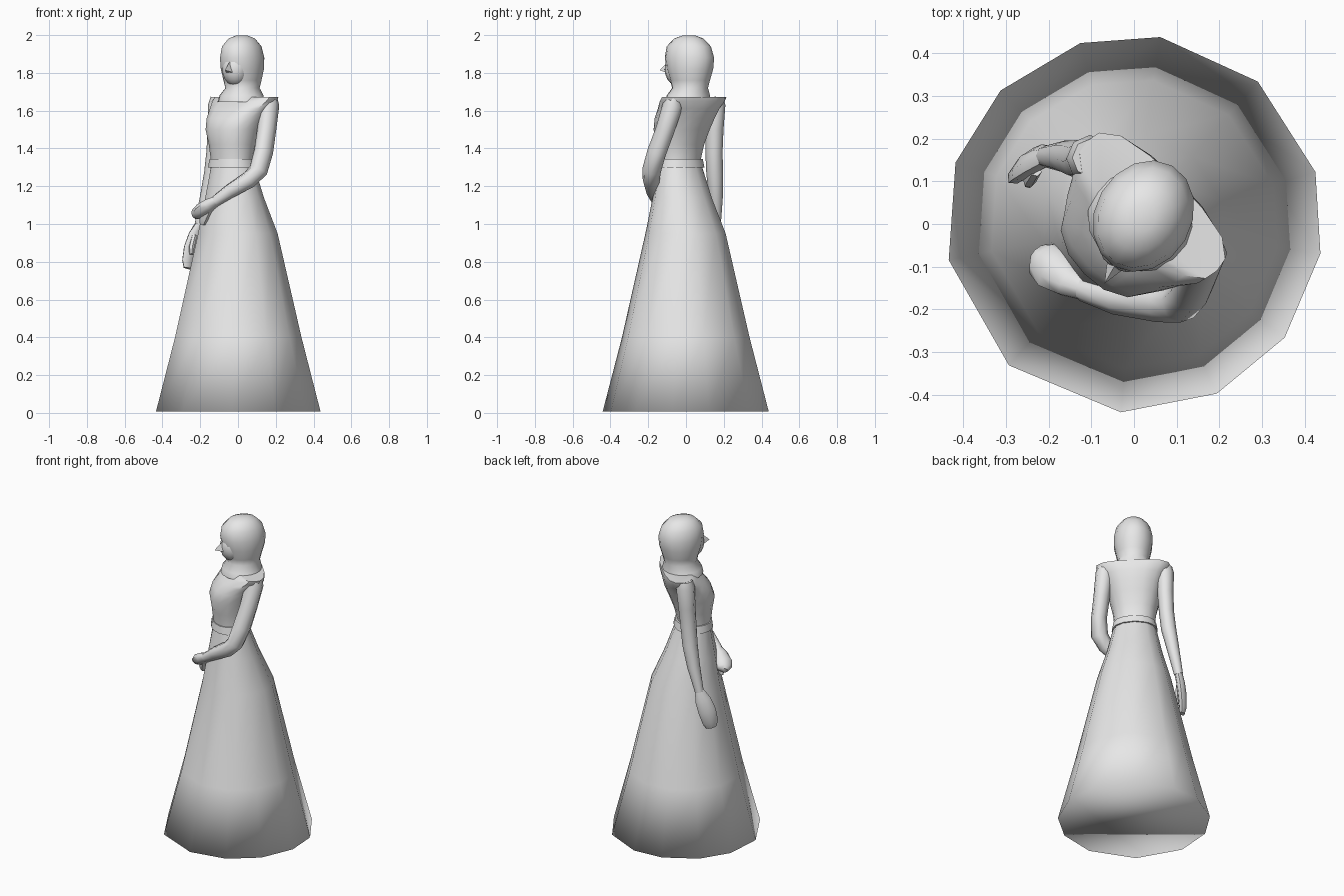
import bpy, bmesh, math
from mathutils import Vector, Matrix

if "Cube" in bpy.data.objects:
    bpy.data.objects.remove(bpy.data.objects["Cube"])

cloth = bpy.data.materials.new("plain grey")
cloth.diffuse_color = (0.8, 0.8, 0.8, 1)
cloth.use_nodes = True
cloth.node_tree.nodes["Principled BSDF"].inputs["Base Color"].default_value = cloth.diffuse_color
BODY = Matrix.Rotation(math.radians(-45), 4, 'Z')
HEAD = Matrix.Translation((0.02, 0.015, 0)) @ Matrix.Rotation(math.radians(-30), 4, 'Z')


def finish(name, bm, angle=50):
    bmesh.ops.recalc_face_normals(bm, faces=bm.faces)
    me = bpy.data.meshes.new(name)
    bm.to_mesh(me)
    bm.free()
    me.materials.append(cloth)
    ob = bpy.data.objects.new(name, me)
    bpy.context.collection.objects.link(ob)
    bpy.ops.object.select_all(action='DESELECT')
    ob.select_set(True)
    bpy.context.view_layer.objects.active = ob
    bpy.ops.object.shade_smooth_by_angle(angle=math.radians(angle))
    return ob


def skin(name, loops, caps=(True, True), angle=50):
    """Bridge closed loops of points."""
    bm = bmesh.new()
    rows = [[bm.verts.new(p) for p in loop] for loop in loops]
    n = len(rows[0])
    for a, b in zip(rows, rows[1:]):
        for i in range(n):
            j = (i + 1) % n
            bm.faces.new((a[i], a[j], b[j], b[i]))
    for flag, row in zip(caps, (rows[0], rows[-1])):
        if flag:
            bm.faces.new(row)
    return finish(name, bm, angle)


def ring(z, front, back, side, degrees, power=2.0):
    """Horizontal ring; zero degrees points to the front (-y)."""
    cy, b = (back - front) / 2, (back + front) / 2
    pts = []
    for d in degrees:
        s, c = math.sin(math.radians(d)), math.cos(math.radians(d))
        k = (abs(s) ** power + abs(c) ** power) ** (-1 / power)
        pts.append(Vector((side * s * k, cy - b * c * k, z)))
    return pts


def limb(name, path, sides=8):
    """Tube through points (x, y, z, half width, half thickness)."""
    pts = [Vector(p[:3]) for p in path]
    loops = []
    for i, p in enumerate(path):
        t = (pts[min(i + 1, len(pts) - 1)] - pts[max(i - 1, 0)]).normalized()
        u = t.cross(BODY.to_3x3() @ Vector((1, 0, 0))).normalized()
        v = t.cross(u)
        loops.append([pts[i] + u * p[3] * math.cos(a) + v * p[4] * math.sin(a)
                      for a in (2 * math.pi * k / sides for k in range(sides))])
    return skin(name, loops)


# Long skirt, closed below, softly shaded over its uneven twelve-sided hem
hem = [3.5, 41, 71, 98, 126, 151, 184, 217, 241.5, 270, 296, 326]
rings = [(0.008, .442, .442, .442), (0.4, .338, .338, .342), (0.95, .215, .21, .215),
         (1.14, .18, .125, .163), (1.335, .143, .052, .12)]
skin("skirt", [[BODY @ p for p in ring(z, f, b, s, hem)] for z, f, b, s in rings],
     (True, False), 180)

# Bodice, from the waist to square shoulders
even = [i * 360 / 16 for i in range(16)]
rings = [(1.28, .14, .055, .118, 2.2), (1.345, .145, .052, .118, 2.2),
         (1.42, .153, .07, .128, 2.3), (1.5, .165, .1, .148, 2.4),
         (1.56, .145, .125, .165, 2.4), (1.61, .1, .138, .185, 2.5),
         (1.65, .05, .145, .21, 2.8), (1.672, .02, .142, .215, 2.8)]
skin("bodice", [[BODY @ p for p in ring(z, f, b, s, even, w)] for z, f, b, s, w in rings])

# Narrow waistband
rings = [(1.3, .157, .071, .134), (1.345, .151, .062, .126)]
skin("waistband", [[BODY @ p for p in ring(z, f, b, s, even, 2.2)] for z, f, b, s in rings])

# Head scarf with its collar spreading over the shoulders
rings = [(1.645, .125, .112, .128), (1.68, .118, .112, .118), (1.72, .09, .105, .09),
         (1.76, .1, .115, .1), (1.82, .122, .134, .112), (1.88, .132, .14, .113),
         (1.94, .123, .122, .1), (1.982, .08, .08, .068), (1.998, .035, .035, .03)]
skin("head_scarf", [[HEAD @ p for p in ring(z, f, b, s, even)] for z, f, b, s in rings])

# Face and nose
bm = bmesh.new()
bmesh.ops.create_uvsphere(bm, u_segments=14, v_segments=10, radius=1,
                          matrix=HEAD @ Matrix.Translation((0, -.063, 1.818))
                          @ Matrix.Diagonal((.072, .074, .088, 1)))
finish("face", bm)
bm = bmesh.new()
nose = [bm.verts.new(HEAD @ Vector(p)) for p in
        ((0, -.128, 1.86), (-.024, -.122, 1.8), (.024, -.122, 1.8), (0, -.178, 1.815))]
for a, b, c in ((0, 1, 3), (0, 3, 2), (1, 2, 3), (0, 2, 1)):
    bm.faces.new((nose[a], nose[b], nose[c]))
finish("nose", bm)

# Bent arm, crossing in front of the waist
limb("left_arm", [(.163, -.068, 1.668, .045, .045), (.165, -.07, 1.63, .055, .052),
                  (.152, -.11, 1.5, .053, .048), (.135, -.155, 1.38, .055, .046),
                  (.108, -.182, 1.285, .05, .05), (.06, -.185, 1.235, .046, .046),
                  (-.04, -.175, 1.175, .038, .038), (-.12, -.152, 1.12, .029, .029)])
limb("left_hand", [(-.11, -.155, 1.125, .026, .025), (-.15, -.135, 1.1, .042, .034),
                   (-.185, -.105, 1.075, .055, .036), (-.212, -.08, 1.055, .048, .032),
                   (-.222, -.065, 1.045, .026, .02)])
limb("left_fingers", [(-.16, -.12, 1.08, .02, .03), (-.182, -.095, 1.03, .022, .03),
                      (-.188, -.085, 1.0, .014, .018)], 6)

# Hanging arm
limb("right_arm", [(-.1, .155, 1.668, .045, .045), (-.105, .155, 1.63, .055, .052),
                   (-.112, .15, 1.5, .05, .047), (-.122, .148, 1.38, .047, .044),
                   (-.135, .152, 1.27, .045, .044), (-.165, .158, 1.14, .038, .036),
                   (-.205, .158, .99, .026, .026)])
limb("right_hand", [(-.203, .158, 1.0, .025, .023), (-.226, .152, .94, .046, .025),
                    (-.248, .14, .87, .052, .026), (-.262, .128, .8, .046, .022),
                    (-.264, .12, .765, .032, .015)])
limb("right_thumb", [(-.23, .125, .94, .015, .014), (-.245, .1, .88, .016, .015),
                     (-.248, .094, .84, .01, .01)], 6)
